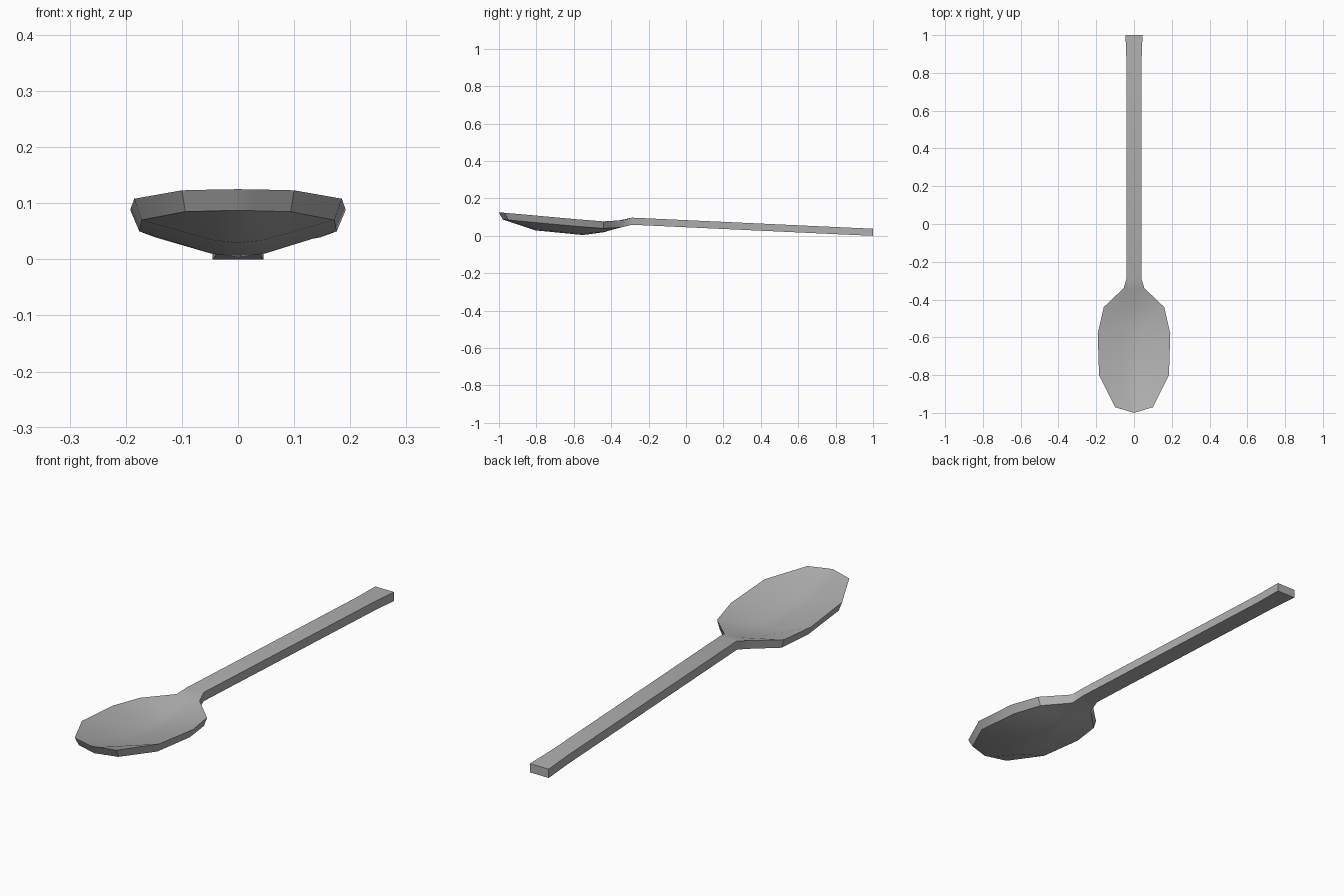
import bpy, bmesh

if "Cube" in bpy.data.objects:
    bpy.data.objects.remove(bpy.data.objects["Cube"])

# Spoon stations along y:
# centre y, edge y, half width, edge top z, centre top z, underside inset, underside y shift
STATIONS = [
    (-1.00, -0.97, 0.100, 0.123, 0.125, 0.006, 0.020),   # tip
    (-0.81, -0.80, 0.185, 0.108, 0.067, 0.013, 0.004),
    (-0.55, -0.58, 0.192, 0.088, 0.042, 0.016, 0.0),     # deepest point
    (-0.44, -0.44, 0.160, 0.077, 0.057, 0.013, 0.0),
    (-0.35, -0.34, 0.055, 0.083, 0.083, 0.003, -0.005),  # neck
    (-0.29, -0.29, 0.040, 0.097, 0.097, 0.0, 0.0),
    (0.86, 0.86, 0.040, 0.044, 0.044, 0.0, 0.0),         # handle
    (1.00, 1.00, 0.045, 0.038, 0.038, 0.0, 0.0),         # handle end
]
COLUMNS = (-1, -0.27, 0, 0.27, 1)
THICK = 0.038


def lerp(a, b, t):
    return a + (b - a) * t


def section_ring(bm, station):
    yc, ye, w, ze, zc, inset, dy = station
    top, low = [], []
    for c in COLUMNS:
        t = abs(c)
        y = lerp(yc, ye, t)
        z = lerp(zc, ze, 1 if t == 1 else t * 0.5)
        top.append(bm.verts.new((c * w, y, z)))
        low.append(bm.verts.new((c * (w - inset), y + dy, z - THICK)))
    return top + low[::-1]


# One continuous lofted shell: bowl, neck and handle
bm = bmesh.new()
rings = [section_ring(bm, s) for s in STATIONS]
n = len(rings[0])
for a, b in zip(rings, rings[1:]):
    for i in range(n):
        j = (i + 1) % n
        bm.faces.new((a[i], a[j], b[j], b[i]))

# Rim at the tip and flat handle end
k = len(COLUMNS)
for ring in (rings[0], rings[-1]):
    for i in range(k - 1):
        bm.faces.new((ring[i], ring[i + 1], ring[n - 2 - i], ring[n - 1 - i]))
bmesh.ops.recalc_face_normals(bm, faces=bm.faces)

mesh = bpy.data.meshes.new("spoon")
bm.to_mesh(mesh)
bm.free()
spoon = bpy.data.objects.new("spoon", mesh)
bpy.context.collection.objects.link(spoon)

# Mid-grey metal
metal = bpy.data.materials.new("grey_metal")
metal.diffuse_color = (0.43, 0.43, 0.43, 1)
metal.use_nodes = True
metal.node_tree.nodes["Principled BSDF"].inputs["Base Color"].default_value = metal.diffuse_color
mesh.materials.append(metal)

# Smooth bowl with crisp rim
bpy.context.view_layer.objects.active = spoon
spoon.select_set(True)
bpy.ops.object.shade_smooth_by_angle(angle=0.6)
